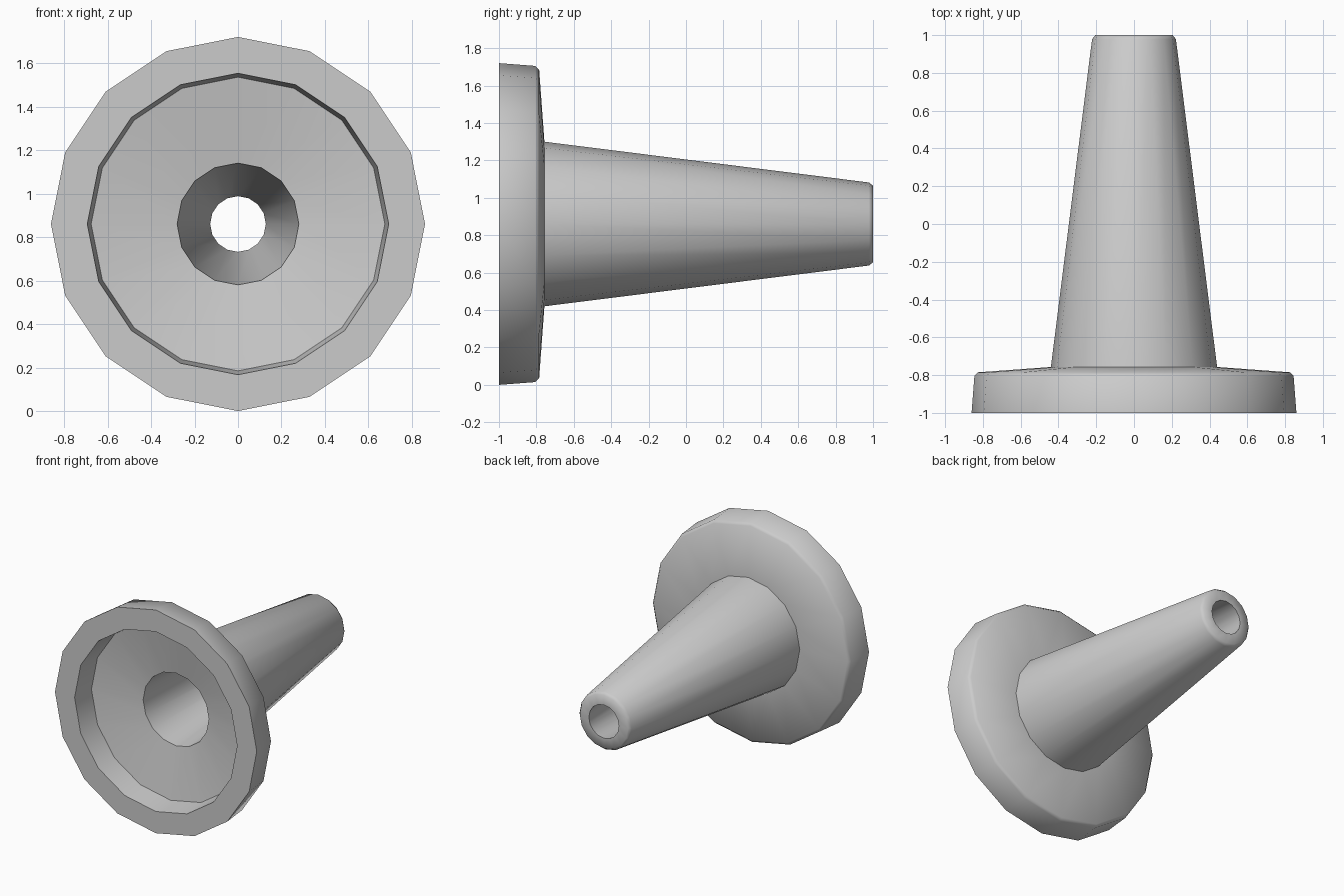
import bpy, bmesh, math
from mathutils import Vector, Matrix

cube = bpy.data.objects.get("Cube")
if cube:
    bpy.data.objects.remove(cube, do_unlink=True)

SIDES = 16
CENTRE_Z = 0.86

grey = bpy.data.materials.new("light_grey")
grey.use_nodes = True
colour = (0.6, 0.6, 0.6, 1)
grey.diffuse_color = colour
grey.node_tree.nodes["Principled BSDF"].inputs["Base Color"].default_value = colour

# Closed wall section as (radius, y): outer skin, back tip, bore, front recess
profile = [
    (0.86, -1.0), (0.845, -0.805), (0.825, -0.785),   # flange rim and chamfer
    (0.44, -0.757),                                   # flange back to cone root
    (0.222, 0.978), (0.205, 1.0),                     # cone and tip chamfer
    (0.128, 1.0), (0.28, -0.755),                     # tapered bore
    (0.675, -0.82), (0.693, -1.0),                    # dished recess
]


def lathe(name, section, material):
    """Revolve a closed section around the y axis."""
    bm = bmesh.new()
    rings = []
    for i in range(SIDES):
        turn = Matrix.Rotation(math.tau * i / SIDES, 3, 'Y')
        rings.append([bm.verts.new(turn @ Vector((0, y, r))) for r, y in section])
    for i in range(SIDES):
        a, b = rings[i], rings[(i + 1) % SIDES]
        for j in range(len(section)):
            k = (j + 1) % len(section)
            bm.faces.new((a[j], a[k], b[k], b[j]))
    bmesh.ops.recalc_face_normals(bm, faces=bm.faces)
    mesh = bpy.data.meshes.new(name)
    bm.to_mesh(mesh)
    bm.free()
    mesh.materials.append(material)
    obj = bpy.data.objects.new(name, mesh)
    bpy.context.collection.objects.link(obj)
    return obj


# Flanged hollow cone lying along y
nozzle = lathe("flanged_nozzle", profile, grey)
nozzle.location.z = CENTRE_Z

bpy.ops.object.select_all(action='DESELECT')
nozzle.select_set(True)
bpy.context.view_layer.objects.active = nozzle
bpy.ops.object.shade_smooth_by_angle(angle=math.radians(60))
